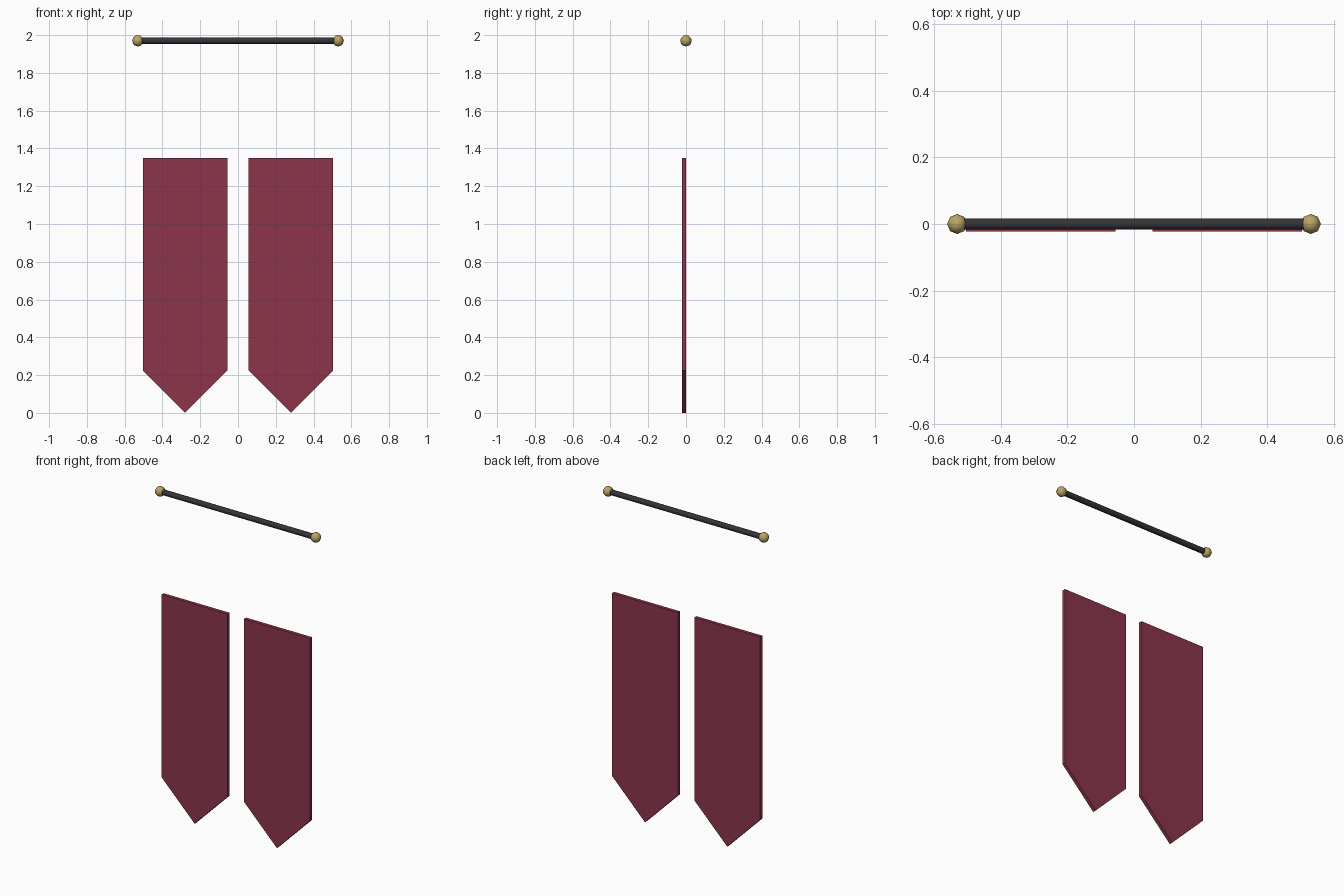
import bpy, bmesh, math

if "Cube" in bpy.data.objects:
    bpy.data.objects.remove(bpy.data.objects["Cube"])

ROD_Z = 1.97


def material(name, rgb):
    m = bpy.data.materials.new(name)
    m.diffuse_color = (*rgb, 1)
    m.use_nodes = True
    m.node_tree.nodes["Principled BSDF"].inputs["Base Color"].default_value = m.diffuse_color
    return m


cloth = material("crimson_cloth", (0.26, 0.035, 0.07))
iron = material("dark_iron", (0.035, 0.035, 0.04))
brass = material("brass", (0.50, 0.38, 0.13))


def banner(name, cx):
    # Pointed cloth panel: front profile extruded backwards
    hw, y0, thick = 0.224, -0.022, 0.021
    profile = [(-hw, 1.35), (-hw, 0.225), (0, 0), (hw, 0.225), (hw, 1.35)]
    bm = bmesh.new()
    face = bm.faces.new([bm.verts.new((cx + x, y0, z)) for x, z in profile])
    ext = bmesh.ops.extrude_face_region(bm, geom=[face])
    moved = [v for v in ext["geom"] if isinstance(v, bmesh.types.BMVert)]
    bmesh.ops.translate(bm, verts=moved, vec=(0, thick, 0))
    bmesh.ops.recalc_face_normals(bm, faces=bm.faces)
    mesh = bpy.data.meshes.new(name)
    bm.to_mesh(mesh)
    bm.free()
    mesh.materials.append(cloth)
    bpy.context.collection.objects.link(bpy.data.objects.new(name, mesh))


def finish(name, mat, angle):
    ob = bpy.context.object
    ob.name = name
    ob.data.materials.append(mat)
    bpy.ops.object.shade_smooth_by_angle(angle=math.radians(angle))


# Hanging rod
bpy.ops.mesh.primitive_cylinder_add(vertices=8, radius=0.017, depth=1.06,
                                    location=(0, 0, ROD_Z),
                                    rotation=(0, math.pi / 2, 0))
finish("rod", iron, 50)

# Mirrored banners and ball finials
for side, s in (("left", -1), ("right", 1)):
    banner("banner_" + side, s * 0.28)
    bpy.ops.mesh.primitive_uv_sphere_add(segments=8, ring_count=6, radius=0.03,
                                         location=(s * 0.53, 0, ROD_Z))
    finish("finial_" + side, brass, 60)
